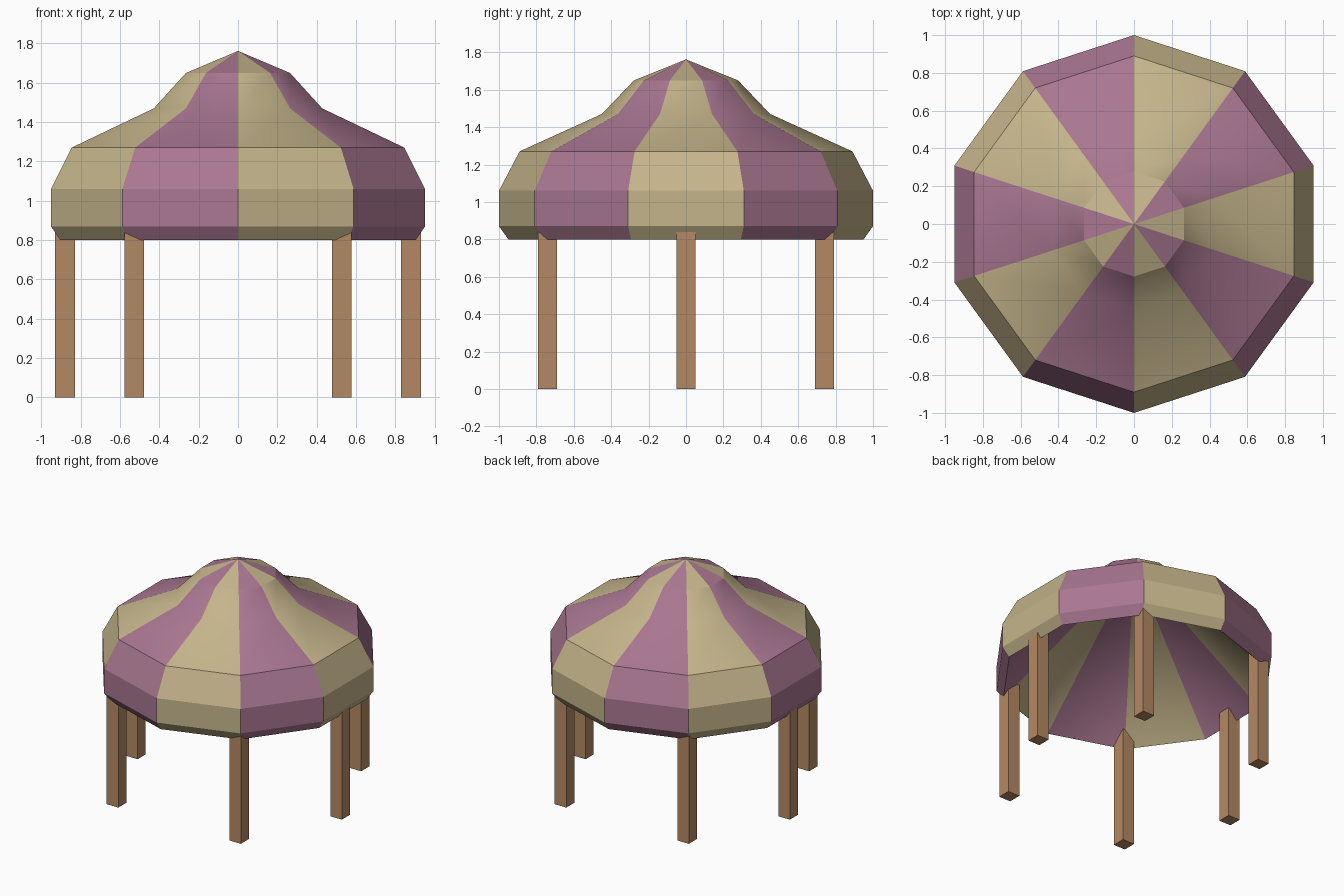
import bpy, bmesh, math

if "Cube" in bpy.data.objects:
    bpy.data.objects.remove(bpy.data.objects["Cube"])

def material(name, rgb):
    m = bpy.data.materials.new(name)
    m.diffuse_color = (*rgb, 1)
    m.use_nodes = True
    m.node_tree.nodes["Principled BSDF"].inputs["Base Color"].default_value = m.diffuse_color
    return m

purple = material("dusty purple", (0.40, 0.185, 0.285))
tan = material("tan", (0.56, 0.462, 0.26))
wood = material("wood", (0.46, 0.25, 0.125))

SIDES = 10

def striped_canopy(name, profile, inward, smooth_rows):
    """Ten-sided spun profile (radius, z), closed at an apex, striped by sector."""
    bm = bmesh.new()
    angles = [math.radians(90 + 36 * k) for k in range(SIDES)]
    rings = [[bm.verts.new((r * math.cos(a), r * math.sin(a), z)) for a in angles]
             for r, z in profile[:-1]]
    apex = bm.verts.new((0, 0, profile[-1][1]))
    for i, ring in enumerate(rings):
        for k in range(SIDES):
            n = (k + 1) % SIDES
            top = [rings[i + 1][n], rings[i + 1][k]] if i + 1 < len(rings) else [apex]
            f = bm.faces.new([ring[k], ring[n]] + top)
            f.material_index = k % 2
            f.smooth = i in smooth_rows
            if inward:
                f.normal_flip()
    me = bpy.data.meshes.new(name)
    bm.to_mesh(me)
    bm.free()
    me.materials.append(purple)
    me.materials.append(tan)
    bpy.context.collection.objects.link(bpy.data.objects.new(name, me))

# Outer roof: flat faceted valance, smooth bell, faceted cap
striped_canopy("canopy_roof",
               [(0.95, 0.80), (1.0, 0.87), (1.0, 1.06), (0.89, 1.27),
                (0.45, 1.47), (0.278, 1.65), (0, 1.762)], False, (3, 4))

# Inner lining seen from below: a straight cone up to the tip
striped_canopy("canopy_lining", [(0.95, 0.80), (0, 1.755)], True, (0,))

# Six square posts, tops hidden between lining and roof
def post(name, x, y, height=0.95, w=0.1):
    bpy.ops.mesh.primitive_cube_add(size=1, location=(x, y, height / 2))
    o = bpy.context.object
    o.name = name
    o.scale = (w, w, height)
    o.data.materials.append(wood)

for sx, side in ((-1, "left"), (1, "right")):
    post(side + "_post", sx * 0.88, 0)
    for sy, end in ((-1, "front"), (1, "back")):
        post(f"{end}_{side}_post", sx * 0.528, sy * 0.74)
